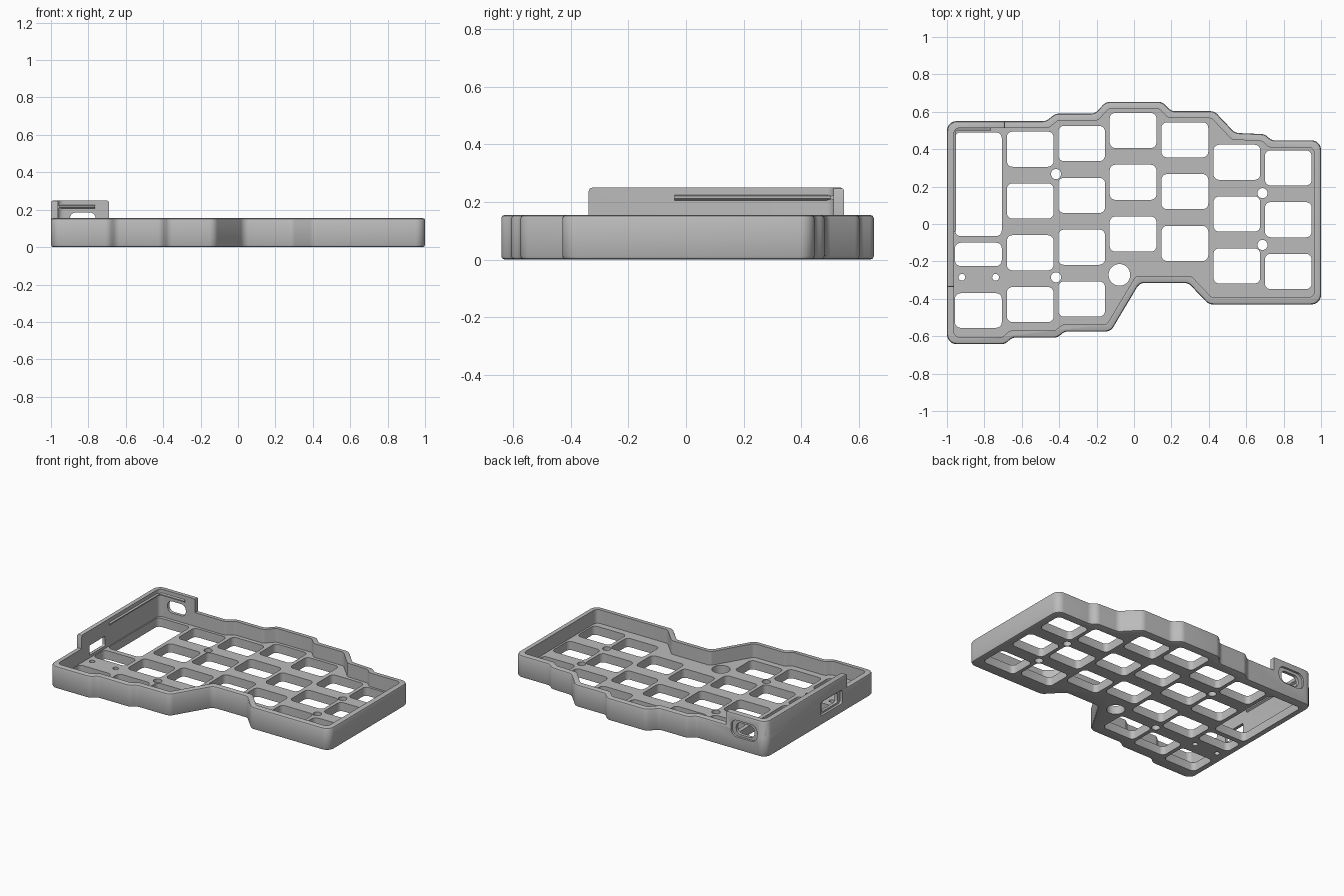
import bpy, bmesh, math
from mathutils import Vector, Matrix

if "Cube" in bpy.data.objects:
    bpy.data.objects.remove(bpy.data.objects["Cube"])

grey = bpy.data.materials.new("case grey")
grey.use_nodes = True
COLOR = (0.5, 0.5, 0.5, 1)
grey.diffuse_color = COLOR
grey.node_tree.nodes["Principled BSDF"].inputs["Base Color"].default_value = COLOR

WALL, FLOOR, RIM, HIGH = 0.037, 0.06, 0.155, 0.25
ALONG_X = Matrix(((0, 0, 1, 0), (1, 0, 0, 0), (0, 1, 0, 0), (0, 0, 0, 1)))  # profile (y, z)
ALONG_Y = Matrix(((1, 0, 0, 0), (0, 0, -1, 0), (0, 1, 0, 0), (0, 0, 0, 1)))  # profile (x, z), runs to -y


def offset(poly, d):
    """Move a counter-clockwise outline inward by d."""
    pts = [Vector(p) for p in poly]
    out = []
    for i, p in enumerate(pts):
        a = (p - pts[i - 1]).normalized()
        b = (pts[(i + 1) % len(pts)] - p).normalized()
        na, nb = Vector((-a.y, a.x)), Vector((-b.y, b.x))
        out.append(p + (na + nb) * d / (1 + na.dot(nb)))
    return out


def fillet(poly, radii, seg=5):
    """Round the corners of an outline with circular arcs."""
    pts = [Vector(p) for p in poly]
    if not isinstance(radii, list):
        radii = [radii] * len(pts)
    out = []
    for i, p in enumerate(pts):
        if radii[i] == 0:
            out.append(p)
            continue
        u, v = pts[i - 1] - p, pts[(i + 1) % len(pts)] - p
        half = (math.pi - u.angle(v)) / 2
        t = min(radii[i] * math.tan(half), 0.45 * u.length, 0.45 * v.length)
        a, b, w = p + u.normalized() * t, p + v.normalized() * t, math.cos(half)
        for k in range(seg + 1):
            s = k / seg
            c = ((1 - s) ** 2, 2 * s * (1 - s) * w, s * s)
            out.append((a * c[0] + p * c[1] + b * c[2]) / sum(c))
    return out


def loft(name, rings, matrix=None):
    """Solid through stacked (outline, height) rings."""
    bm = bmesh.new()
    loops = [[bm.verts.new((p[0], p[1], z)) for p in outline] for outline, z in rings]
    n = len(loops[0])
    bm.faces.new(loops[0][::-1])
    bm.faces.new(loops[-1])
    for lo, hi in zip(loops, loops[1:]):
        for i in range(n):
            j = (i + 1) % n
            bm.faces.new((lo[i], lo[j], hi[j], hi[i]))
    if matrix:
        bm.transform(matrix)
    bmesh.ops.recalc_face_normals(bm, faces=bm.faces)
    mesh = bpy.data.meshes.new(name)
    bm.to_mesh(mesh)
    bm.free()
    mesh.materials.append(grey)
    obj = bpy.data.objects.new(name, mesh)
    bpy.context.collection.objects.link(obj)
    return obj


def prism(name, outline, lo, hi, matrix=None):
    return loft(name, [(outline, lo), (outline, hi)], matrix)


def rect(x0, x1, y0, y1, r):
    return fillet([(x0, y0), (x1, y0), (x1, y1), (x0, y1)], r)


def circle(x, y, r, n=28):
    return [(x + r * math.cos(k * math.tau / n), y + r * math.sin(k * math.tau / n)) for k in range(n)]


def combine(target, tool, operation="DIFFERENCE"):
    """Apply a boolean and throw the tool away."""
    tool.hide_render = True
    mod = target.modifiers.new("cut", "BOOLEAN")
    mod.operation, mod.solver, mod.object = operation, "EXACT", tool
    bpy.context.view_layer.objects.active = target
    bpy.ops.object.modifier_apply(modifier=mod.name)
    bpy.data.objects.remove(tool)


# Stepped outline of the case, counter-clockwise
OUTLINE = [(-1, .55), (-.47, .55), (-.42, .59), (-.21, .59), (-.15, .653), (.15, .653),
           (.20, .603), (.43, .603), (.54, .487), (.70, .48), (.735, .447), (1, .447),
           (1, -.43), (.40, -.43), (.29, -.315), (.03, -.315), (-.125, -.575), (-.37, -.575),
           (-.41, -.607), (-.65, -.607), (-.69, -.642), (-1, -.642)][::-1]
ROUND = [(0.012, 0), (0.0035, 0.0035), (0, 0.012)]   # (inset, height) of the soft edge

# Main body, solid at first
rings = [(fillet(offset(OUTLINE, d), 0.05), h) for d, h in ROUND]
rings += [(fillet(offset(OUTLINE, d), 0.05), RIM - h) for d, h in ROUND[::-1]]
case = loft("keyboard_case", rings)

# Raised guard around the back corner
guard = [(-.9995, .5495), (-.9995, -.338), (-.94, -.338), (-.94, .49), (-.69, .49), (-.69, .5495)]
soft = [0.05, 0, 0, 0, 0, 0]
rings = [(fillet(guard, soft), 0.1)]
rings += [(fillet(offset(guard, d), soft), HIGH - h) for d, h in ROUND[::-1]]
combine(case, loft("guard", rings), "UNION")

# Hollow above the floor plate
combine(case, prism("hollow", fillet(offset(OUTLINE, WALL), 0.03), FLOOR, 0.4))

# Key openings: left edge, topmost centre, number of rows
holes = []
for x, top, rows in [(-.68, .40, 4), (-.405, .43, 4), (-.13, .50, 3), (.147, .45, 3),
                     (.425, .33, 3), (.70, .30, 3)]:
    for k in range(rows):
        y = top - k * 0.277
        holes.append(rect(x, x + .25, y - .094, y + .094, .03))

# Controller bay, small opening and outer key opening
for lo, hi in [(-.065, .49), (-.225, -.10), (-.555, -.37)]:
    holes.append(rect(-.957, -.707, lo, hi, .03))

# Screw, peg and reset holes
for x, y, r in [(-.92, -.285, .018), (-.74, -.285, .018), (-.417, .267, .027),
                (-.417, -.285, .027), (.687, .165, .027), (.687, -.112, .027), (-.078, -.272, .058)]:
    holes.append(circle(x, y, r))
for outline in holes:
    combine(case, prism("hole", outline, -0.1, 0.1))

# Cable port at the back: shallow recess and through opening
combine(case, prism("port", rect(-.93, -.73, .09, .205, .045), -.7, -.535, ALONG_Y))
combine(case, prism("port", rect(-.90, -.76, .105, .186, .035), -.7, -.45, ALONG_Y))

# Jack port at the side
combine(case, prism("jack", rect(-.285, -.05, .065, .16, .018), -1.1, -.983, ALONG_X))
combine(case, prism("jack", rect(-.255, -.08, .078, .146, .012), -1.1, -.94, ALONG_X))

# Snap ridges inside the guard
left, back = -1 + WALL, 0.55 - WALL
side_ridge = prism("side_snap_ridge", [(left - .01, .2), (left + .012, .212), (left + .012, .22), (left - .01, .228)],
                   -.515, .04, ALONG_Y)
back_ridge = prism("back_snap_ridge", [(back + .01, .2), (back - .012, .212), (back - .012, .22), (back + .01, .228)],
                   -.965, -.765, ALONG_X)

# Smooth the rounded corners, keep the hard edges
bpy.ops.object.select_all(action="DESELECT")
for obj in (case, side_ridge, back_ridge):
    obj.select_set(True)
bpy.context.view_layer.objects.active = case
bpy.ops.object.shade_smooth_by_angle(angle=math.radians(30))
